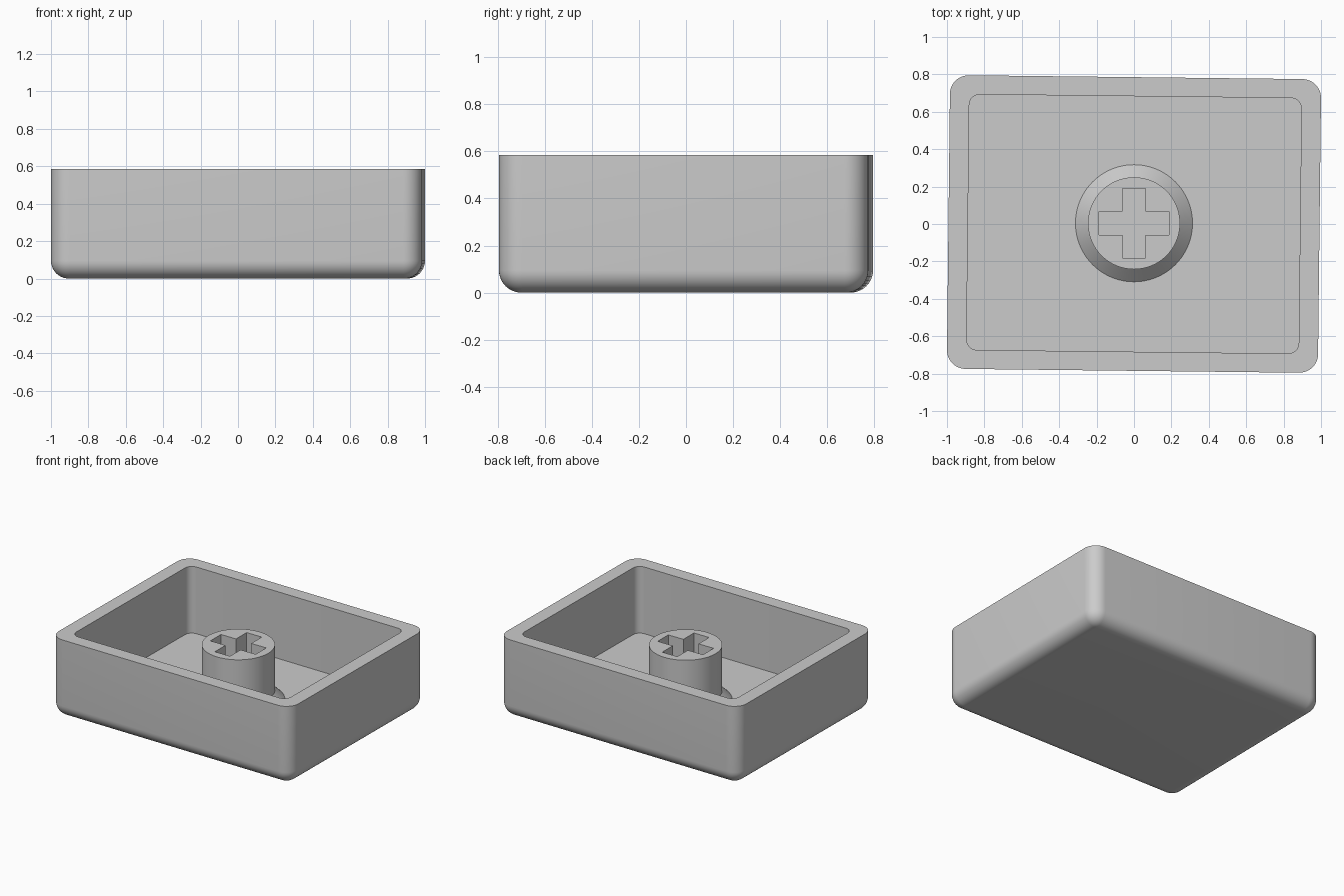
import bpy, bmesh, math

if "Cube" in bpy.data.objects:
    bpy.data.objects.remove(bpy.data.objects["Cube"])

grey = bpy.data.materials.new("plain grey")
grey.diffuse_color = (0.6, 0.6, 0.6, 1)
grey.use_nodes = True
grey.node_tree.nodes["Principled BSDF"].inputs["Base Color"].default_value = grey.diffuse_color


def rounded_rect(a, b, r, z, steps=10):
    """Loop of points for a rectangle with half sizes a, b and corner radius r."""
    pts = []
    for k, (sx, sy) in enumerate([(1, 1), (-1, 1), (-1, -1), (1, -1)]):
        for i in range(steps + 1):
            t = math.pi / 2 * (k + i / steps)
            pts.append((sx * (a - r) + r * math.cos(t), sy * (b - r) + r * math.sin(t), z))
    return pts


def circle(r, z, n=96):
    return [(r * math.cos(2 * math.pi * i / n), r * math.sin(2 * math.pi * i / n), z)
            for i in range(n)]


def skin(bm, loops):
    """Join consecutive point loops with quads and return the vertex rings."""
    rings = [[bm.verts.new(p) for p in loop] for loop in loops]
    for lo, hi in zip(rings, rings[1:]):
        for i in range(len(lo)):
            j = (i + 1) % len(lo)
            bm.faces.new((lo[i], lo[j], hi[j], hi[i]))
    return rings


def finish(bm, name):
    bmesh.ops.recalc_face_normals(bm, faces=bm.faces)
    mesh = bpy.data.meshes.new(name)
    bm.to_mesh(mesh)
    bm.free()
    mesh.materials.append(grey)
    ob = bpy.data.objects.new(name, mesh)
    bpy.context.collection.objects.link(ob)
    bpy.ops.object.select_all(action='DESELECT')
    ob.select_set(True)
    bpy.context.view_layer.objects.active = ob
    bpy.ops.object.shade_smooth_by_angle(angle=math.radians(30))
    return ob


# Open shell: filleted underside, outer wall, flat rim, inner wall and floor
A, B, R, F, H, FLOOR = 0.992, 0.785, 0.1, 0.095, 0.585, 0.09
loops = []
for i in range(11):
    t = math.pi / 2 * i / 10
    inset = F * (1 - math.sin(t))
    loops.append(rounded_rect(A - inset, B - inset, R - inset, F * (1 - math.cos(t))))
loops += [rounded_rect(A, B, R, H),
          rounded_rect(0.888, 0.683, 0.055, H),
          rounded_rect(0.888, 0.683, 0.055, FLOOR)]
bm = bmesh.new()
rings = skin(bm, loops)
bm.faces.new(rings[0])
bm.faces.new(rings[-1])
shell = finish(bm, "shell")
shell.rotation_euler.z = math.radians(-0.65)

# Central stem: flared foot, round post and cross-shaped socket
TOP, L, W = 0.495, 0.186, 0.062
cross = [(L, -W), (L, W), (W, W), (W, L), (-W, L), (-W, W),
         (-L, W), (-L, -W), (-W, -W), (-W, -L), (W, -L), (W, -W)]
bm = bmesh.new()
post = skin(bm, [circle(0.313, FLOOR), circle(0.246, FLOOR + 0.067), circle(0.246, TOP)])
socket = skin(bm, [[(x, y, FLOOR + 0.005) for x, y in cross], [(x, y, TOP) for x, y in cross]])
bm.faces.new(post[0])
bm.faces.new(socket[0])
rim = [bm.edges.get((ring[i - 1], ring[i]))
       for ring in (post[-1], socket[-1]) for i in range(len(ring))]
bmesh.ops.triangle_fill(bm, use_beauty=True, edges=rim, normal=(0, 0, 1))
stem = finish(bm, "stem")
stem.location.y = 0.004
